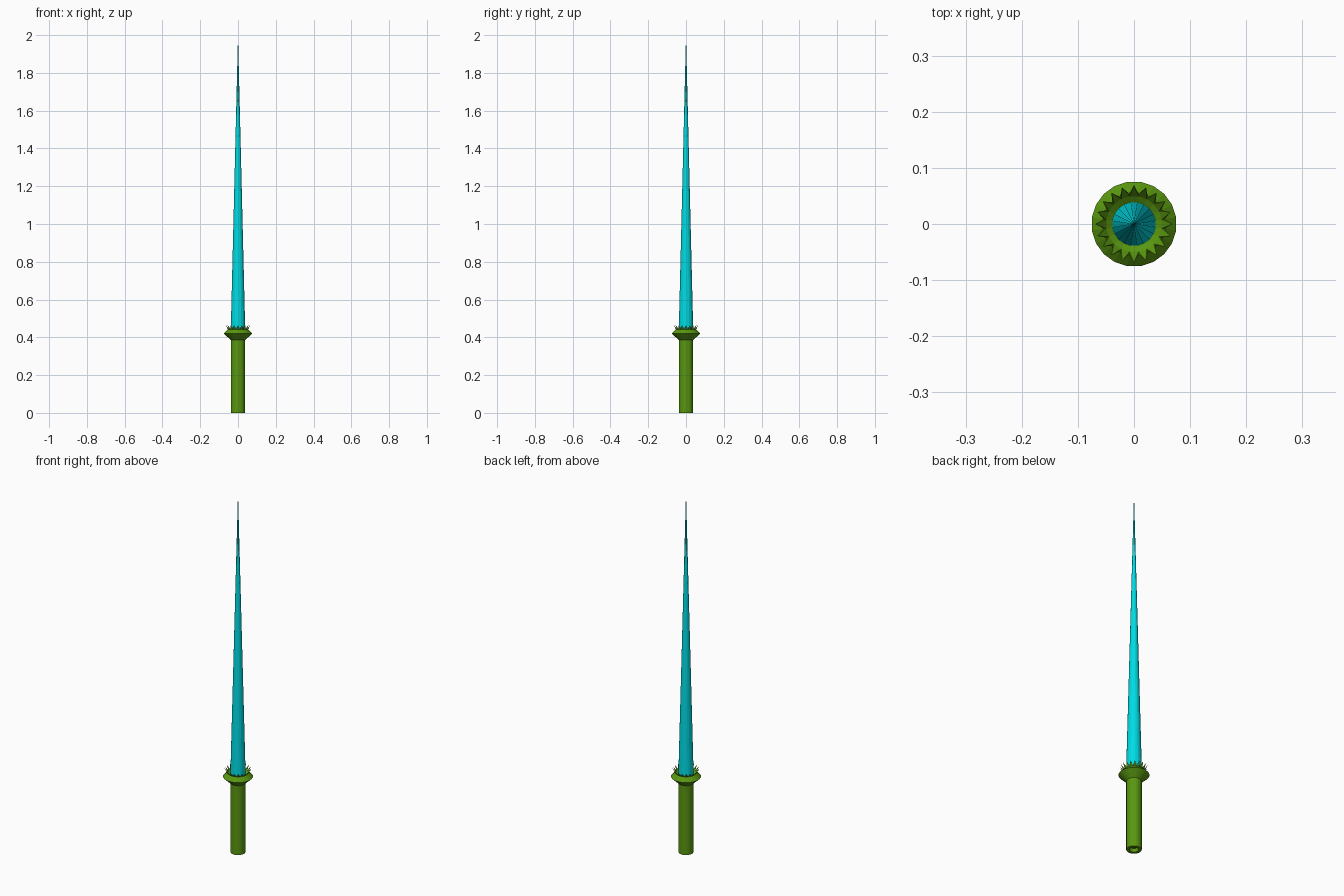
import bpy, bmesh
from math import sin, cos, pi

if "Cube" in bpy.data.objects:
    bpy.data.objects.remove(bpy.data.objects["Cube"])

N = 20  # sides of every round part


def material(name, color):
    m = bpy.data.materials.new(name)
    m.diffuse_color = color
    m.use_nodes = True
    m.node_tree.nodes["Principled BSDF"].inputs["Base Color"].default_value = m.diffuse_color
    return m


def ring(bm, r, z, shift=0.5):
    return [bm.verts.new((r * cos(2 * pi * (i + shift) / N),
                          r * sin(2 * pi * (i + shift) / N), z)) for i in range(N)]


def bridge(bm, a, b):
    for i in range(N):
        j = (i + 1) % N
        bm.faces.new((a[i], a[j], b[j], b[i]))


def lathe(bm, profile):
    rings = [ring(bm, r, z) for r, z in profile]
    for a, b in zip(rings, rings[1:]):
        bridge(bm, a, b)
    return rings


def finish(bm, name, mat):
    me = bpy.data.meshes.new(name)
    bm.to_mesh(me)
    bm.free()
    ob = bpy.data.objects.new(name, me)
    me.materials.append(mat)
    bpy.context.collection.objects.link(ob)
    return ob


green = material("stem_green", (0.10, 0.31, 0.005, 1))
cyan = material("blade_cyan", (0.0, 0.72, 0.78, 1))

# Handle with a shallow recess in its base
bm = bmesh.new()
rings = lathe(bm, [(0.022, 0.02), (0.022, 0.0), (0.038, 0.0), (0.038, 0.39)])
bm.faces.new(rings[0][::-1])
finish(bm, "handle", green)

# Flared guard, closed by a shallow bowl around the blade
bm = bmesh.new()
rings = lathe(bm, [(0.038, 0.385), (0.076, 0.42), (0.054, 0.442), (0.038, 0.43)])
bm.faces.new(rings[-1])

# Crown of pointed teeth leaning outward from the guard rim
rim, inner = rings[2], ring(bm, 0.050, 0.439)
tips = ring(bm, 0.069, 0.466, 1.0)
for i in range(N):
    j = (i + 1) % N
    bm.faces.new((rim[i], rim[j], tips[i]))
    bm.faces.new((inner[j], inner[i], tips[i]))
    bm.faces.new((inner[i], rim[i], tips[i]))
    bm.faces.new((rim[j], inner[j], tips[i]))
finish(bm, "guard", green)

# Long tapering blade
bm = bmesh.new()
base = ring(bm, 0.039, 0.425)
tip = bm.verts.new((0, 0, 2.0))
for i in range(N):
    bm.faces.new((base[i], base[(i + 1) % N], tip))
bm.faces.new(base[::-1])
finish(bm, "blade", cyan)
